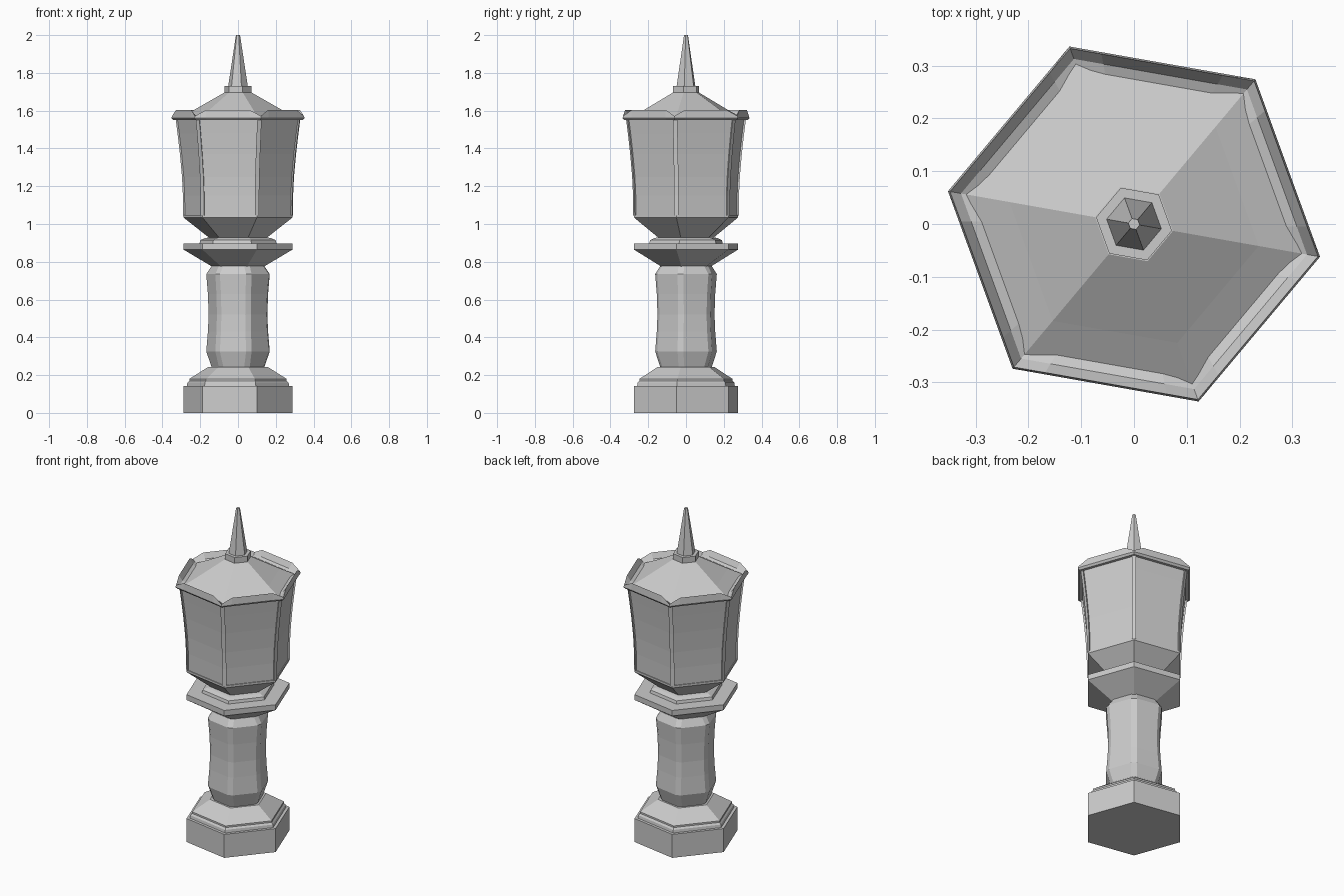
import bpy
import math
from mathutils import Vector

if "Cube" in bpy.data.objects:
    bpy.data.objects.remove(bpy.data.objects["Cube"])

TURN = math.radians(-10)   # one corner of every hexagon points 10 degrees right-of-front


def corners(r):
    return [Vector((r * math.cos(TURN + i * math.pi / 3),
                    r * math.sin(TURN + i * math.pi / 3), 0)) for i in range(6)]


def ring(r, z, cut=0.0, inset=0.0):
    """Hexagon loop; cut trims the corners, inset recesses the sides."""
    c = corners(r)
    pts = []
    for i in range(6):
        a, b = c[i], c[(i + 1) % 6]
        d = (b - a).normalized()
        inward = -((a + b) / 2).normalized() * inset
        if not cut:
            pts.append(a)
            continue
        pts.append(a + d * cut)
        if inset:
            pts += [a + d * cut + inward, b - d * cut + inward]
        pts.append(b - d * cut)
    return [(p.x, p.y, z) for p in pts]


def loft(name, loops, cyclic=False):
    """Skin consecutive loops; cap the ends or join last to first."""
    n = len(loops[0])
    verts = [p for l in loops for p in l]
    faces = []
    steps = len(loops) if cyclic else len(loops) - 1
    for k in range(steps):
        a, b = k * n, ((k + 1) % len(loops)) * n
        for i in range(n):
            j = (i + 1) % n
            faces.append((a + i, a + j, b + j, b + i))
    if not cyclic:
        faces.append(tuple(reversed(range(n))))
        faces.append(tuple(range((len(loops) - 1) * n, len(loops) * n)))
    me = bpy.data.meshes.new(name)
    me.from_pydata(verts, [], faces)
    me.update()
    ob = bpy.data.objects.new(name, me)
    bpy.context.collection.objects.link(ob)
    return ob


def stack(name, profile, cut=0.0, inset=0.0):
    return loft(name, [ring(r, z, cut, inset) for r, z in profile])


# Stepped foot
stack("base", [(0.294, 0), (0.294, 0.143), (0.275, 0.143), (0.272, 0.16),
               (0.262, 0.17), (0.262, 0.18), (0.16, 0.243)])

# Waisted column with trimmed corners
stack("column", [(0.147, 0.24), (0.177, 0.325), (0.168, 0.43), (0.164, 0.52),
                 (0.168, 0.63), (0.177, 0.735), (0.148, 0.778)], cut=0.018)

# Flared plate carrying the lantern
stack("plate", [(0.14, 0.775), (0.294, 0.865), (0.294, 0.898), (0.207, 0.898),
                (0.202, 0.915), (0.178, 0.925), (0.155, 0.93)])

# Lantern bowl
stack("lantern_bowl", [(0.152, 0.925), (0.294, 1.035), (0.294, 1.048)])

# Lantern body: corner posts with recessed panels
stack("lantern_body", [(0.3, 1.045), (0.301, 1.15), (0.306, 1.25), (0.317, 1.37),
                       (0.33, 1.48), (0.34, 1.555)], cut=0.014, inset=0.01)


# Roof rim: each side stands up, dipping at the corners
def rim_loop(r, z_corner, z_side):
    c = corners(r)
    pts = []
    for i in range(6):
        a, b = c[i], c[(i + 1) % 6]
        for t, z in ((0, z_corner), (0.17, z_side), (0.83, z_side)):
            p = a.lerp(b, t)
            pts.append((p.x, p.y, z))
    return pts


loft("roof_rim", [rim_loop(0.30, 1.55, 1.55), rim_loop(0.347, 1.55, 1.55),
                  rim_loop(0.358, 1.56, 1.562), rim_loop(0.354, 1.572, 1.604),
                  rim_loop(0.333, 1.56, 1.572), rim_loop(0.30, 1.555, 1.56)], cyclic=True)

# Roof and spire
stack("roof", [(0.335, 1.552), (0.24, 1.602), (0.075, 1.695)])
stack("spire_collar", [(0.073, 1.69), (0.073, 1.73)])
stack("spire", [(0.053, 1.728), (0.011, 2.0)])
